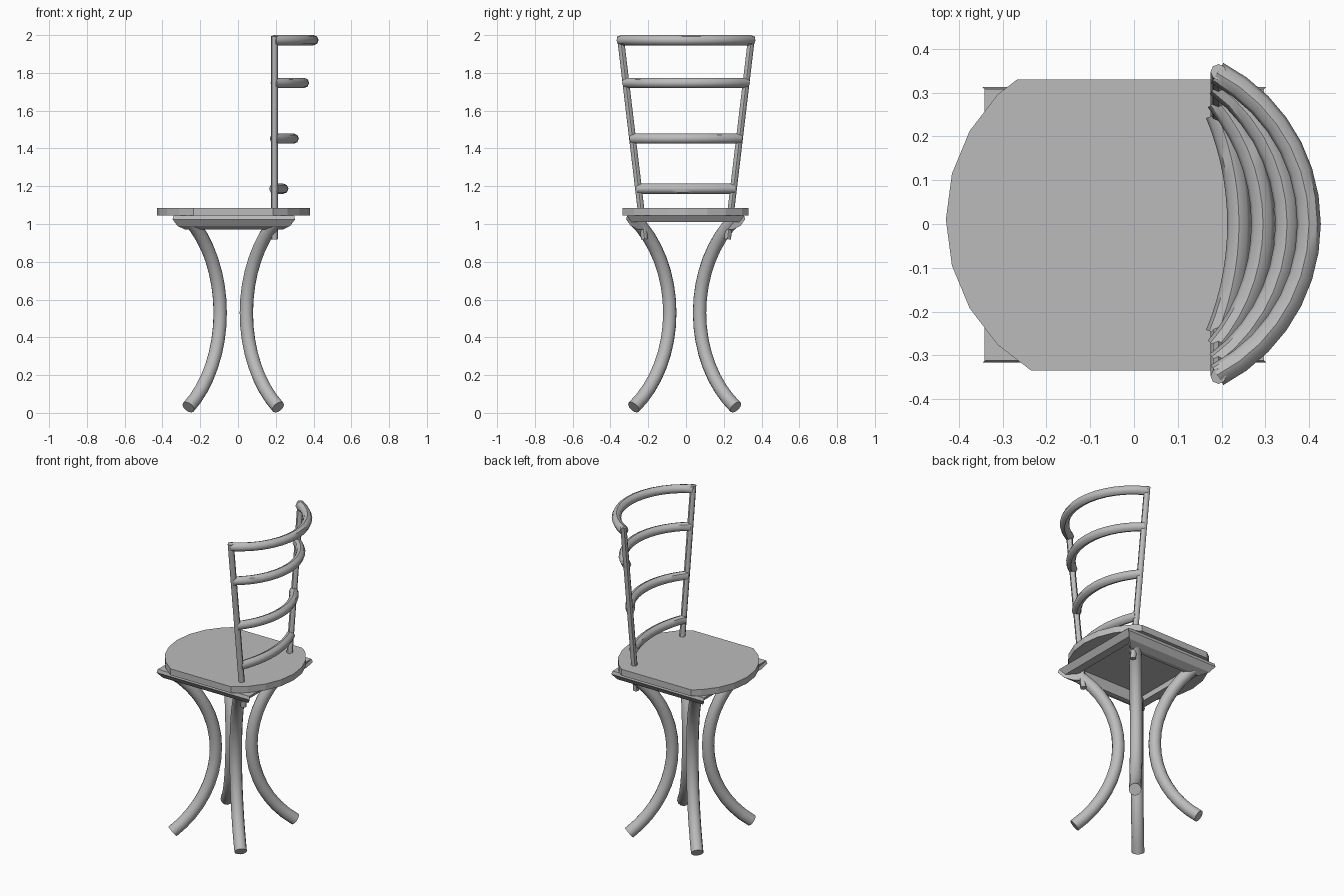
import bpy, bmesh
from math import sin, cos, pi, asin
from mathutils import Vector, Matrix

old = bpy.data.objects.get("Cube")
if old:
    bpy.data.objects.remove(old, do_unlink=True)

GREY = (0.5, 0.5, 0.5, 1)
mat = bpy.data.materials.new("plain grey")
mat.use_nodes = True
mat.diffuse_color = GREY
mat.node_tree.nodes["Principled BSDF"].inputs["Base Color"].default_value = GREY


def finish(bm, name, smooth=True):
    bmesh.ops.recalc_face_normals(bm, faces=bm.faces)
    mesh = bpy.data.meshes.new(name)
    bm.to_mesh(mesh)
    bm.free()
    mesh.materials.append(mat)
    obj = bpy.data.objects.new(name, mesh)
    bpy.context.collection.objects.link(obj)
    if smooth:
        bpy.ops.object.select_all(action='DESELECT')
        obj.select_set(True)
        bpy.context.view_layer.objects.active = obj
        bpy.ops.object.shade_smooth_by_angle(angle=pi / 4)
    return obj


def loft(bm, rings):
    """Skin a list of point rings and cap both ends."""
    rows = [[bm.verts.new(p) for p in ring] for ring in rings]
    n = len(rows[0])
    for a, b in zip(rows, rows[1:]):
        for i in range(n):
            j = (i + 1) % n
            bm.faces.new((a[i], a[j], b[j], b[i]))
    bm.faces.new(rows[0])
    bm.faces.new(rows[-1])


def tube(name, path, radius, side, sides=10):
    """Sweep a circle along a planar path; side is the plane's normal."""
    path = [Vector(p) for p in path]
    side = Vector(side).normalized()
    rings = []
    for i, p in enumerate(path):
        t = (path[min(i + 1, len(path) - 1)] - path[max(i - 1, 0)]).normalized()
        up = t.cross(side)
        rings.append([p + radius * (cos(a) * side + sin(a) * up)
                      for a in (2 * pi * k / sides for k in range(sides))])
    bm = bmesh.new()
    loft(bm, rings)
    return finish(bm, name)


# Seat: round slab with two straight sides
bm = bmesh.new()
bmesh.ops.create_cone(bm, cap_ends=True, segments=24, radius1=0.405, radius2=0.405,
                      depth=0.04, matrix=Matrix.Translation((-0.025, 0.01, 1.065)) @ Matrix.Rotation(pi / 2, 4, 'Z'))
for y, s in ((0.33, 1), (-0.335, -1)):
    geom = bm.verts[:] + bm.edges[:] + bm.faces[:]
    cut = bmesh.ops.bisect_plane(bm, geom=geom, plane_co=(0, y, 0), plane_no=(0, s, 0), clear_outer=True)
    rim = [e for e in cut["geom_cut"] if isinstance(e, bmesh.types.BMEdge)]
    bmesh.ops.edgeloop_fill(bm, edges=rim)
finish(bm, "seat", smooth=False)

# Mitred frame under the seat: section points are (distance from centre, height)
deep = [(0.31, 1.045), (0.315, 1.025), (0.29, 0.99), (0.25, 0.97), (0.225, 0.97), (0.23, 1.045)]
shallow = [(0.31, 1.045), (0.285, 1.01), (0.235, 1.01), (0.235, 1.045)]
for i, (label, section) in enumerate((("front", deep), ("left", shallow),
                                      ("back", deep), ("right", shallow))):
    bm = bmesh.new()
    loft(bm, [[(s * d, -d, z) for d, z in section] for s in (-1, 1)])
    bm.transform(Matrix.Translation((-0.022, -0.002, 0)) @ Matrix.Diagonal((1.03, 1, 1, 1))
                 @ Matrix.Rotation(i * pi / 2, 4, 'Z'))
    finish(bm, label + "_frame_bar", smooth=False)

# Four legs bowing inwards along the diagonals
HALF, SAG = 0.5, 0.255
R = (HALF ** 2 + SAG ** 2) / (2 * SAG)
SPAN = asin(HALF / R)
for fb, sy in (("front", -1), ("back", 1)):
    for lr, sx in (("right", -1), ("left", 1)):
        dx, dy = sx * 0.66, sy * 0.75
        path = []
        for k in range(17):
            a = SPAN * (k / 8 - 1)
            d = 0.105 + R * (1 - cos(a))
            path.append((-0.025 + dx * d, -0.007 + dy * d, 0.53 + R * sin(a)))
        tube(f"{fb}_{lr}_leg", path, 0.036, (-dy, dx, 0), 12)

# Back posts splaying outwards, running down past the seat
def post_y(z):
    return 0.24 + (z - 1.09) * 0.119


for label, s in (("front", -1), ("back", 1)):
    tube(label + "_back_post", [(0.193, s * post_y(z), z) for z in (0.92, 1.995)],
         0.018, (1, 0, 0), 8)

# Curved rails, deeper towards the top
for label, z, peak in (("lowest", 1.187, 0.24), ("lower", 1.452, 0.295),
                       ("upper", 1.747, 0.35), ("top", 1.973, 0.4)):
    half, sag = post_y(z), peak - 0.19
    r = (half ** 2 + sag ** 2) / (2 * sag)
    span = asin(half / r)
    arc = [span * (k / 7 - 1) for k in range(15)]
    tube(label + "_back_rail", [(peak - r + r * cos(a), r * sin(a), z) for a in arc],
         0.027, (0, 0, 1), 8)
